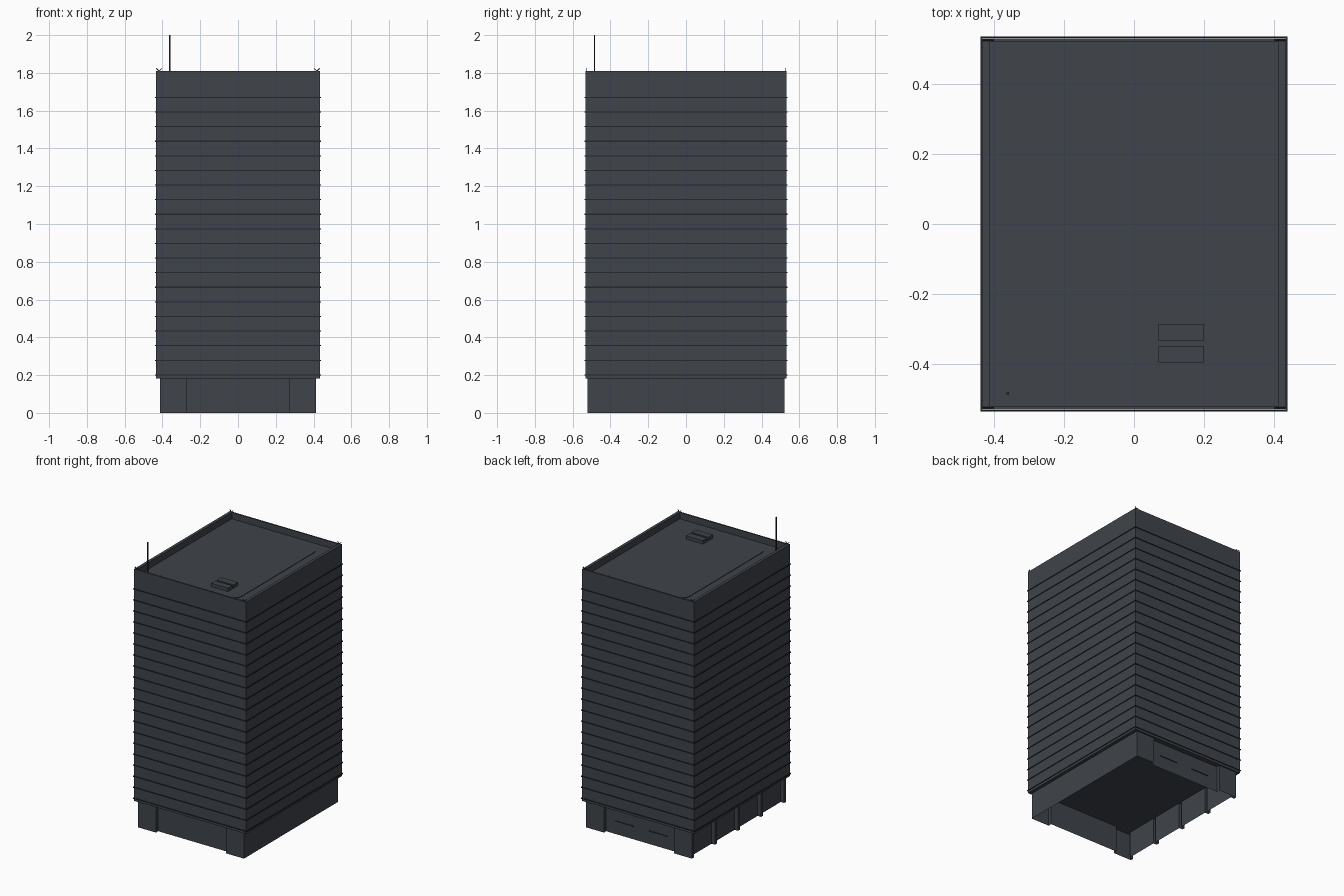
import bpy, bmesh, math
from mathutils import Matrix

if "Cube" in bpy.data.objects:
    bpy.data.objects.remove(bpy.data.objects["Cube"])


def material(name, rgb):
    m = bpy.data.materials.new(name)
    m.diffuse_color = (*rgb, 1)
    m.use_nodes = True
    m.node_tree.nodes["Principled BSDF"].inputs["Base Color"].default_value = m.diffuse_color
    return m


GREY = material("slate grey", (0.050, 0.057, 0.068))
DARK = material("near black", (0.018, 0.020, 0.024))

HX, HY = 0.435, 0.532          # half size of the tower
Z0, Z1, ROOF = 0.183, 1.81, 1.765


def finish(name, bm, mat):
    bmesh.ops.recalc_face_normals(bm, faces=bm.faces[:])
    me = bpy.data.meshes.new(name)
    bm.to_mesh(me)
    bm.free()
    me.materials.append(mat)
    ob = bpy.data.objects.new(name, me)
    bpy.context.collection.objects.link(ob)
    return ob


def cube(bm, x0, x1, y0, y1, z0, z1):
    m = Matrix.Translation(((x0 + x1) / 2, (y0 + y1) / 2, (z0 + z1) / 2))
    m = m @ Matrix.Diagonal((x1 - x0, y1 - y0, z1 - z0, 1))
    return bmesh.ops.create_cube(bm, size=1, matrix=m)["verts"]


def box(name, mat, *size):
    bm = bmesh.new()
    cube(bm, *size)
    return finish(name, bm, mat)


def flat_face(bm, sign):
    bm.normal_update()
    return next(f for f in bm.faces if f.normal.z * sign > 0.9)


# Tower body with a parapet around a sunken roof
bm = bmesh.new()
cube(bm, -HX, HX, -HY, HY, Z0, Z1)
top = flat_face(bm, 1)
bmesh.ops.inset_region(bm, faces=[top], thickness=0.01)
for v in top.verts:
    v.co.x = math.copysign(0.414, v.co.x)
    v.co.y = math.copysign(0.522, v.co.y)
ext = bmesh.ops.extrude_face_region(bm, geom=[top])
for v in (g for g in ext["geom"] if isinstance(g, bmesh.types.BMVert)):
    v.co.z = ROOF
if top.is_valid:
    bmesh.ops.delete(bm, geom=[top], context="FACES_ONLY")
finish("tower_body", bm, GREY)

# Thin ledge rings, one per floor
bm = bmesh.new()
e = 0.005
cube(bm, -HX - e, HX + e, -HY - e, HY + e, 0.1985, 0.2040)
for s in (1, -1):
    f = flat_face(bm, s)
    bmesh.ops.inset_region(bm, faces=[f], thickness=0.006)
    bmesh.ops.delete(bm, geom=[f], context="FACES_ONLY")
ledges = finish("floor_ledges", bm, DARK)
arr = ledges.modifiers.new("floors", "ARRAY")
arr.count = 20
arr.use_relative_offset = False
arr.use_constant_offset = True
arr.constant_offset_displace = (0, 0, 0.0773)

# Hollow base: recessed front and back bays, pilasters on the left side
BX, BY, PX = 0.412, 0.522, 0.272
path = [(-BX, -BY), (-PX, -BY), (-PX, -BY + 0.025), (PX, -BY + 0.025), (PX, -BY), (BX, -BY)]
path += [(x, -y) for x, y in reversed(path)]
half = 0.011
for i in range(5):
    y = (BY - half) * (1 - i / 2)
    if i > 0:
        path += [(-BX + 0.027, y + half), (-BX, y + half)]
    if i < 4:
        path += [(-BX, y - half), (-BX + 0.027, y - half)]
path.pop(-1) if path[-1] == path[0] else None
bm = bmesh.new()
low = [bm.verts.new((x, y, 0)) for x, y in path]
high = [bm.verts.new((x, y, Z0)) for x, y in path]
n = len(path)
for i in range(n):
    j = (i + 1) % n
    if (low[i].co - low[j].co).length > 1e-5:
        bm.faces.new((low[i], low[j], high[j], high[i]))
finish("base_walls", bm, GREY)

# Slots on the back of the base
for i, x in enumerate((-0.13, 0.13)):
    box(f"back_slot_{i}", DARK, x - 0.07, x + 0.07, BY - 0.026, BY - 0.022, 0.088, 0.094)

# Raised roof deck with rounded corners
bm = bmesh.new()
cube(bm, -0.31, 0.31, -0.46, 0.46, ROOF, ROOF + 0.004)
edges = [ed for ed in bm.edges if abs(ed.verts[0].co.z - ed.verts[1].co.z) > 0.001]
bmesh.ops.bevel(bm, geom=edges, offset=0.06, segments=4, profile=0.5, affect="EDGES")
finish("roof_deck", bm, GREY)

# Two roof vents
for i, y in enumerate((-0.397, -0.335)):
    box(f"roof_vent_{i}", GREY, 0.07, 0.20, y, y + 0.048, ROOF, ROOF + 0.028)

# Antenna mast
box("antenna", DARK, -0.365, -0.358, -0.488, -0.482, ROOF, 2.0)

# Small forked lamps on the parapet corners
bm = bmesh.new()
for sx in (-1, 1):
    for sy in (-1, 1):
        for tilt in (-1, 1):
            vs = cube(bm, -0.002, 0.002, -0.002, 0.002, 0, 0.019)
            m = Matrix.Translation((sx * 0.418, sy * 0.526, Z1)) @ Matrix.Rotation(tilt * 0.8, 4, "Y")
            bmesh.ops.transform(bm, matrix=m, verts=vs)
finish("corner_lamps", bm, DARK)
